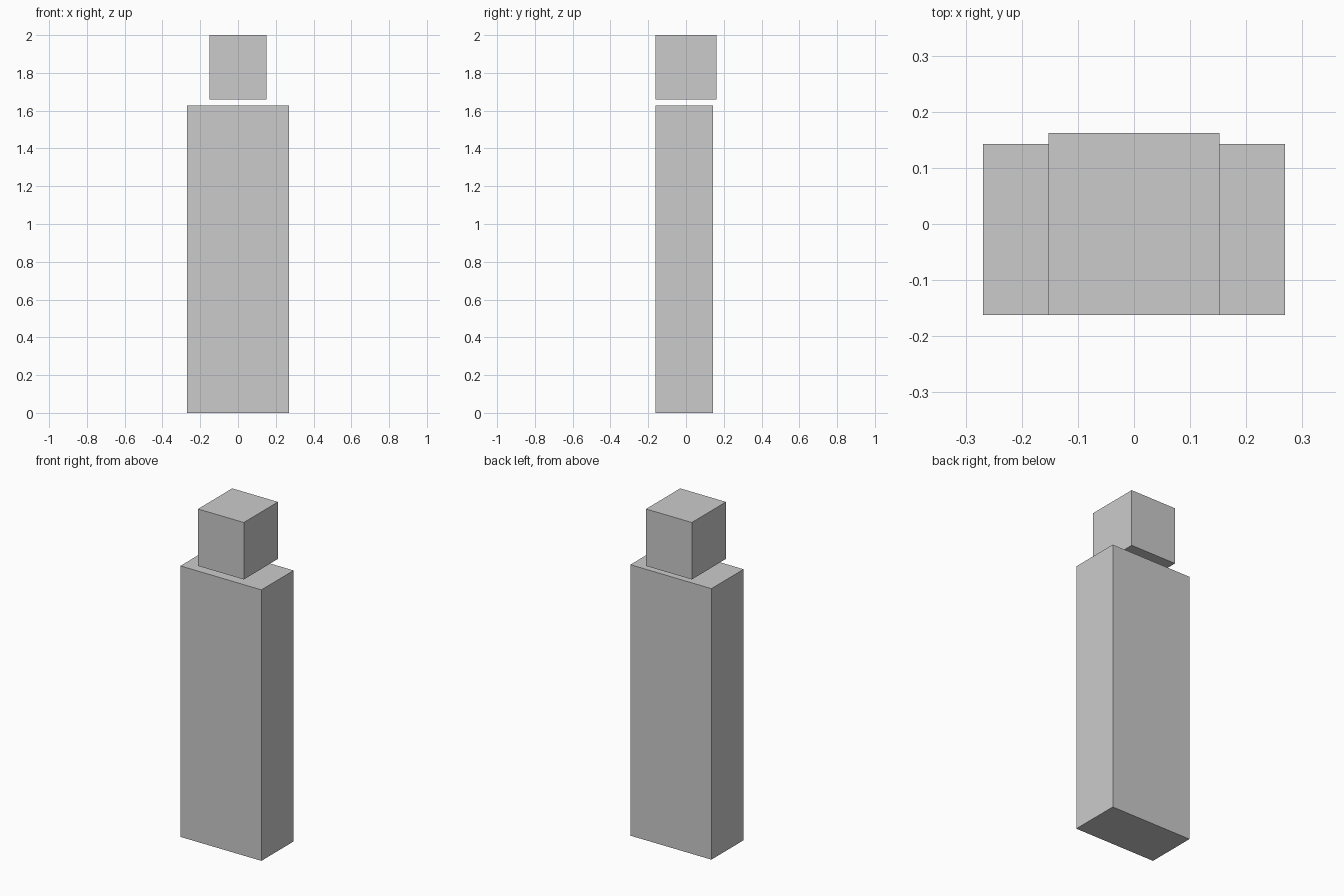
import bpy

if "Cube" in bpy.data.objects:
    bpy.data.objects.remove(bpy.data.objects["Cube"])


def box(name, lo, hi):
    """Add a box spanning two opposite corners."""
    centre = [(a + b) / 2 for a, b in zip(lo, hi)]
    bpy.ops.mesh.primitive_cube_add(size=1, location=centre)
    obj = bpy.context.object
    obj.name = name
    obj.scale = [b - a for a, b in zip(lo, hi)]
    bpy.ops.object.transform_apply(location=False, rotation=False, scale=True)
    return obj


# Tall slab body
box("body", (-0.269, -0.162, 0.0), (0.269, 0.143, 1.627))

# Floating head block, flush at the front and overhanging at the back
box("head", (-0.152, -0.162, 1.658), (0.152, 0.162, 2.0))
